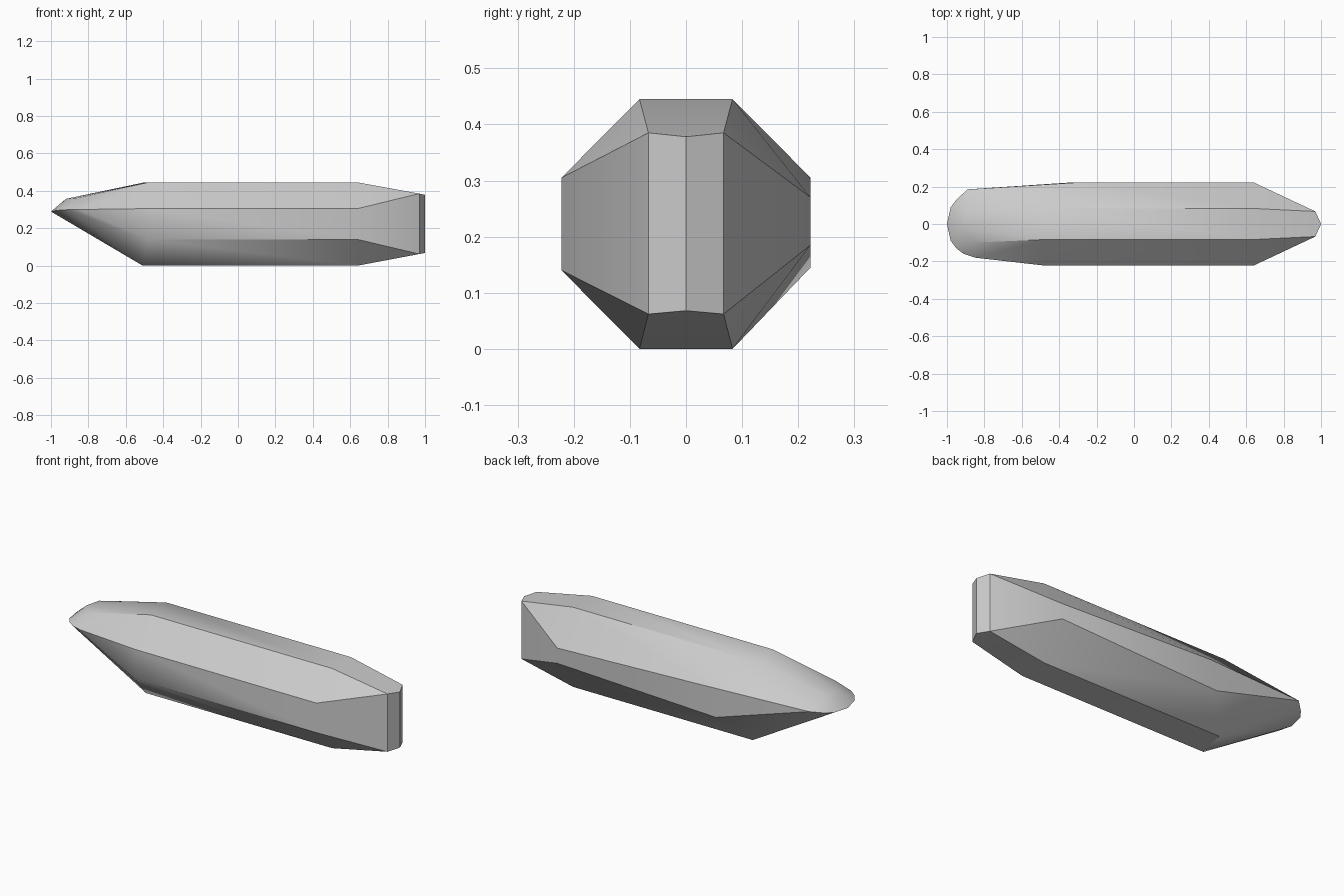
import bpy, bmesh, math

cube = bpy.data.objects.get("Cube")
if cube:
    bpy.data.objects.remove(cube, do_unlink=True)

grey = bpy.data.materials.new("plain grey")
grey.use_nodes = True
colour = (0.6, 0.6, 0.6, 1)
grey.diffuse_color = colour
grey.node_tree.nodes["Principled BSDF"].inputs["Base Color"].default_value = colour

TOP, SIDE, FLAT = 0.445, 0.222, 0.083

# Octagonal middle: flat top, bottom and sides with wide bevels
points = [(0.64, y, z) for y in (-FLAT, FLAT) for z in (0, TOP)]
points += [(x, -SIDE, z) for x in (0.64, -0.48) for z in (0.14, 0.305)]
points += [(0.64, SIDE, 0.185), (0.64, SIDE, 0.27)]
points += [(-0.34, SIDE, 0.145), (-0.3, SIDE, 0.305)]

# Narrow wedge-shaped end
points += [(0.97, y, z) for y in (-0.067, 0.067) for z in (0.062, 0.385)]
points += [(1, 0, 0.068), (1, 0, 0.378)]

# Start of the nose, above and below
points += [(-0.48, -FLAT, TOP), (-0.5, FLAT, TOP)]
points += [(-0.51, -FLAT, 0), (-0.47, FLAT, 0)]

# Rounded nose rim
points += [(-1, 0, 0.289)]
for s in (-1, 1):
    points += [(-0.98, s * 0.09, 0.293), (-0.95, s * 0.13, 0.297)]
points += [(-0.91, -0.16, 0.299), (-0.85, -0.18, 0.3), (-0.89, 0.185, 0.31)]

# Low dome on the nose
points += [(-0.86, -0.1, 0.362), (-0.92, -0.02, 0.357), (-0.9, 0.06, 0.357)]

# Wrap the points in one convex body
bm = bmesh.new()
for p in points:
    bm.verts.new(p)
hull = bmesh.ops.convex_hull(bm, input=bm.verts)
loose = [v for v in bm.verts if not v.link_faces]
bmesh.ops.delete(bm, geom=loose, context='VERTS')
bmesh.ops.dissolve_limit(bm, angle_limit=math.radians(1),
                         verts=bm.verts, edges=bm.edges)
bmesh.ops.recalc_face_normals(bm, faces=bm.faces)

mesh = bpy.data.meshes.new("crystal_body")
bm.to_mesh(mesh)
bm.free()
mesh.materials.append(grey)
body = bpy.data.objects.new("crystal_body", mesh)
bpy.context.collection.objects.link(body)
bpy.ops.object.select_all(action='DESELECT')
body.select_set(True)
bpy.context.view_layer.objects.active = body
bpy.ops.object.shade_smooth_by_angle(angle=math.radians(30))
